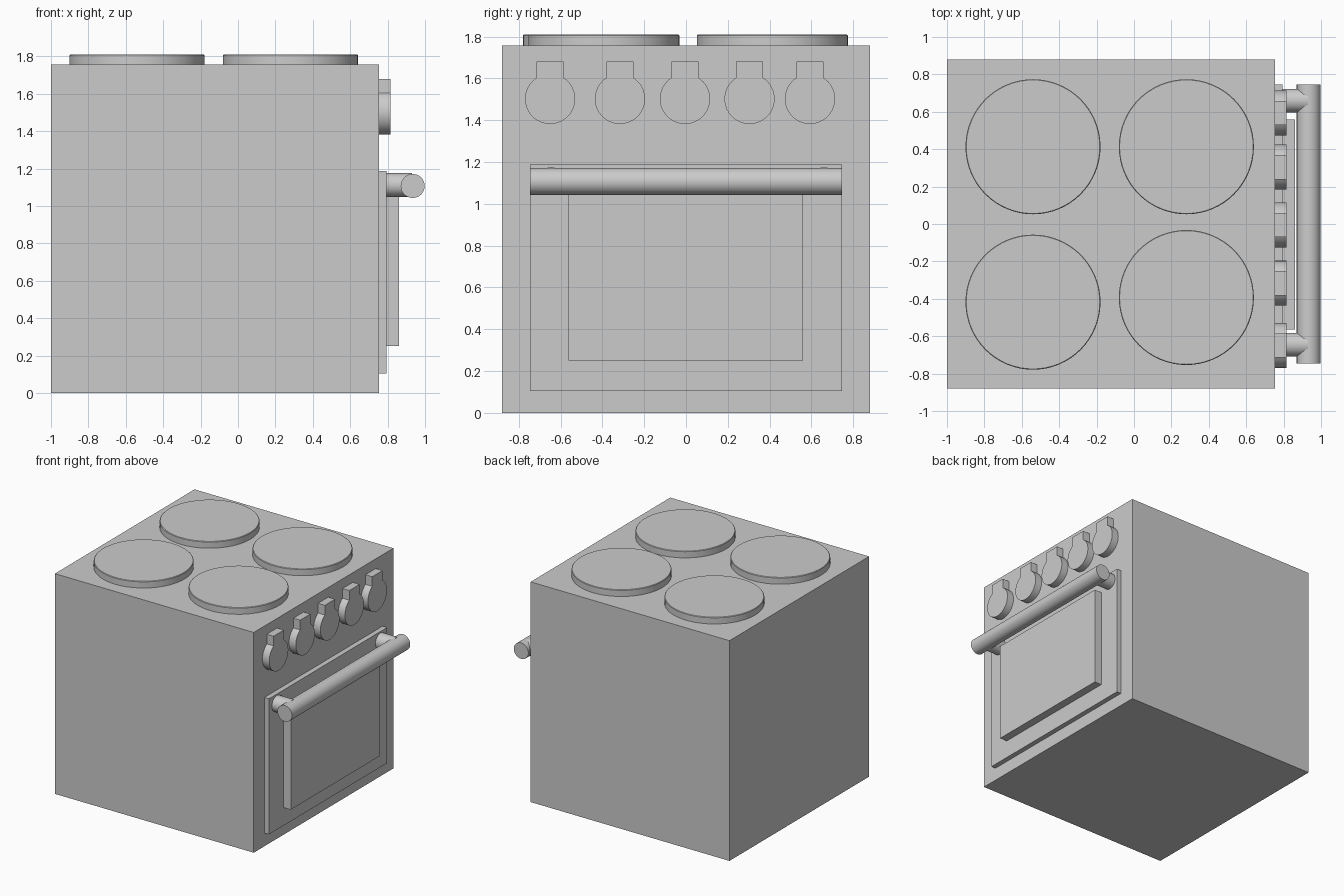
import bpy
from math import pi, cos, sin, asin

if "Cube" in bpy.data.objects:
    bpy.data.objects.remove(bpy.data.objects["Cube"])

def box(name, lo, hi):
    c = [(a + b) / 2 for a, b in zip(lo, hi)]
    bpy.ops.mesh.primitive_cube_add(size=1, location=c)
    o = bpy.context.object
    o.name = name
    o.scale = [b - a for a, b in zip(lo, hi)]
    bpy.ops.object.transform_apply(location=False, rotation=False, scale=True)
    return o

def cylinder(name, loc, r, depth, rot=(0, 0, 0), sides=48, bevel=0):
    bpy.ops.mesh.primitive_cylinder_add(vertices=sides, radius=r, depth=depth, location=loc, rotation=rot)
    o = bpy.context.object
    o.name = name
    if bevel:
        m = o.modifiers.new("bevel", 'BEVEL')
        m.width, m.segments = bevel, 1
        m.limit_method = 'ANGLE'
    bpy.ops.object.shade_smooth_by_angle(angle=pi / 6)
    return o

# Body, oven door and raised window (the oven opens towards +x)
box("oven_body", (-1, -0.88, 0), (0.755, 0.88, 1.757))
box("oven_door", (0.75, -0.745, 0.105), (0.795, 0.745, 1.187))
box("door_window", (0.79, -0.563, 0.25), (0.86, 0.56, 1.06))

# Hotplates
for x, y in ((-0.54, 0.413), (0.28, 0.413), (-0.54, -0.418), (0.28, -0.393)):
    cylinder("hotplate", (x, y, 1.78), 0.361, 0.06, sides=64, bevel=0.004)

# Door handle: bar on two posts
cylinder("handle_bar", (0.934, 0, 1.107), 0.064, 1.49, (pi / 2, 0, 0))
for y in (0.66, -0.645):
    cylinder("handle_post", (0.86, y, 1.112), 0.063, 0.14, (0, pi / 2, 0))

# Control knobs: round dial with a square pointer on top, one extruded outline
def knob(y, z=1.502, r=0.12, half=0.065, top=0.178, x0=0.75, x1=0.815):
    a = asin(half / r)
    n = 40
    start, sweep = pi / 2 + a, 2 * pi - 2 * a
    outline = [(r * cos(start + sweep * i / n), r * sin(start + sweep * i / n)) for i in range(n + 1)]
    outline += [(half, top), (-half, top)]
    k = len(outline)
    verts = [(x, y + p, z + q) for x in (x0, x1) for p, q in outline]
    faces = [(i, (i + 1) % k, (i + 1) % k + k, i + k) for i in range(k)]
    faces = [f[::-1] for f in faces]
    faces += [tuple(range(k)), tuple(range(2 * k - 1, k - 1, -1))]
    me = bpy.data.meshes.new("control_knob")
    me.from_pydata(verts, [], [f[::-1] for f in faces])
    o = bpy.data.objects.new("control_knob", me)
    bpy.context.collection.objects.link(o)
    bpy.ops.object.select_all(action='DESELECT')
    o.select_set(True)
    bpy.context.view_layer.objects.active = o
    bpy.ops.object.shade_smooth_by_angle(angle=pi / 6)

for y in (-0.65, -0.316, -0.005, 0.304, 0.593):
    knob(y)
